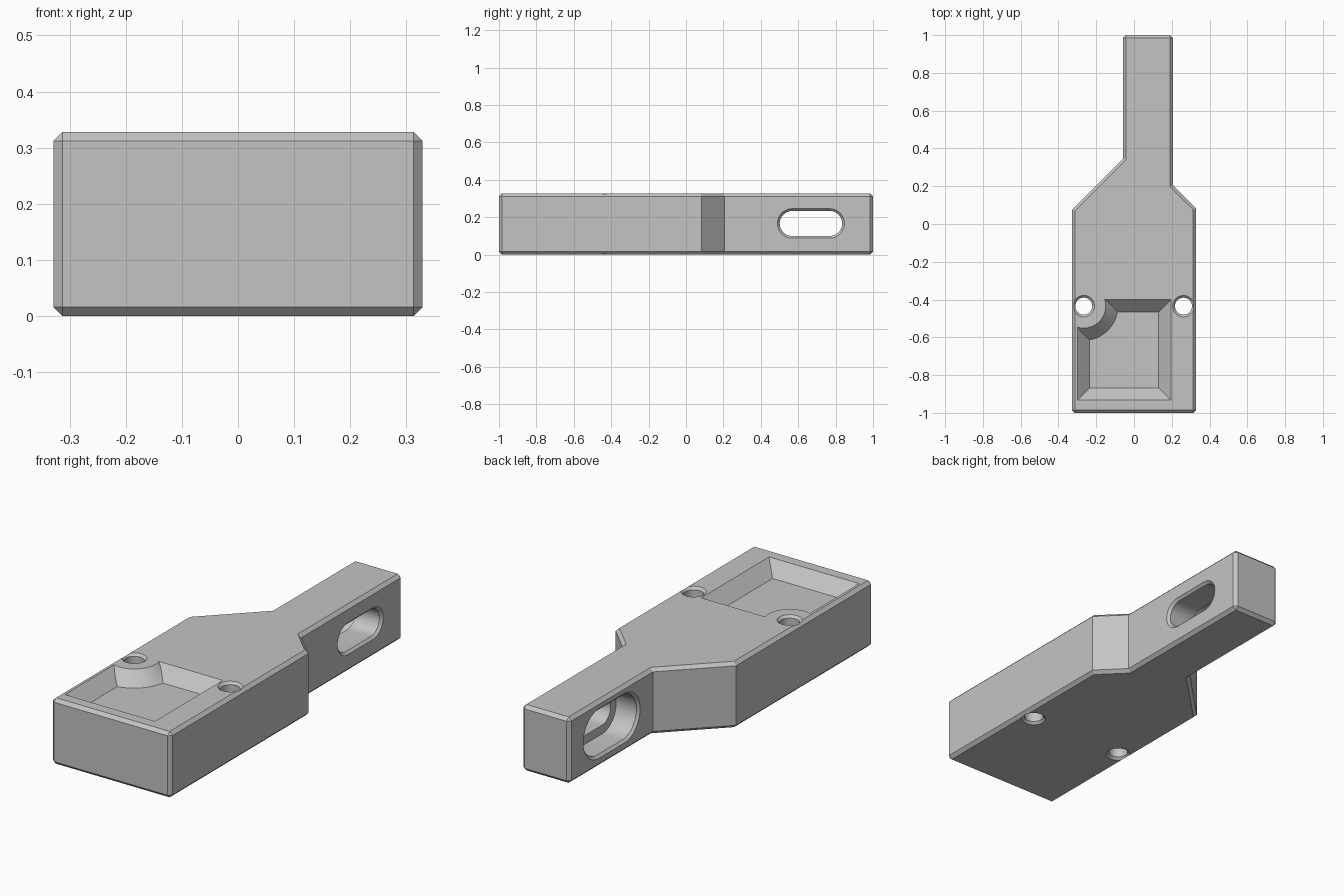
import bpy, bmesh
from math import sin, cos, pi

cube = bpy.data.objects.get("Cube")
if cube:
    bpy.data.objects.remove(cube, do_unlink=True)

H = 0.328        # plate thickness
EDGE = 0.016     # outer chamfer
RIM = 0.012      # chamfer around openings

grey = bpy.data.materials.new("plain grey")
grey.use_nodes = True
colour = (0.55, 0.55, 0.55, 1)
grey.diffuse_color = colour
grey.node_tree.nodes["Principled BSDF"].inputs["Base Color"].default_value = colour


def loft(name, rings):
    """Closed solid through rings that have equal point counts."""
    bm = bmesh.new()
    loops = [[bm.verts.new(p) for p in ring] for ring in rings]
    n = len(loops[0])
    for a, b in zip(loops, loops[1:]):
        for i in range(n):
            j = (i + 1) % n
            bm.faces.new((a[i], a[j], b[j], b[i]))
    bm.faces.new(loops[0][::-1])
    bm.faces.new(loops[-1])
    bmesh.ops.recalc_face_normals(bm, faces=bm.faces)
    mesh = bpy.data.meshes.new(name)
    bm.to_mesh(mesh)
    bm.free()
    mesh.materials.append(grey)
    obj = bpy.data.objects.new(name, mesh)
    bpy.context.collection.objects.link(obj)
    return obj


def circle(cx, cy, r, z, n=48):
    return [(cx + r * cos(2 * pi * i / n), cy + r * sin(2 * pi * i / n), z) for i in range(n)]


def stadium(x, r, y0=0.568, y1=0.768, z=0.167, n=20):
    ends = [(y1, -pi / 2), (y0, pi / 2)]
    return [(x, y + r * cos(a + pi * i / n), z + r * sin(a + pi * i / n))
            for y, a in ends for i in range(n + 1)]


def rectangle(grow, z):
    x0, x1, y0, y1 = -0.3 - grow, 0.196 + grow, -0.933 - grow, -0.4 + grow
    return [(x0, y0, z), (x1, y0, z), (x1, y1, z), (x0, y1, z)]


def subtract(target, cutter):
    mod = target.modifiers.new("cut", "BOOLEAN")
    mod.operation = "DIFFERENCE"
    mod.solver = "EXACT"
    mod.object = cutter
    bpy.context.view_layer.objects.active = target
    bpy.ops.object.modifier_apply(modifier=mod.name)
    bpy.data.objects.remove(cutter, do_unlink=True)


# Plate: wide body, sloped shoulders, narrow neck
outline = [(-0.329, -1), (0.329, -1), (0.329, 0.083), (0.206, 0.205),
           (0.206, 1), (-0.059, 1), (-0.059, 0.345), (-0.329, 0.076)]
plate = loft("mounting_plate", [[(x, y, z) for x, y in outline] for z in (0, H)])

# Chamfer the top and bottom rims and the end corners
bm = bmesh.new()
bm.from_mesh(plate.data)
edges = []
for e in bm.edges:
    a, b = (v.co for v in e.verts)
    if abs(a.z - b.z) < 0.01 or abs(a.y) > 0.99:
        edges.append(e)
bmesh.ops.bevel(bm, geom=edges, offset=EDGE, offset_type="OFFSET", segments=1,
                profile=0.5, affect="EDGES")
bm.to_mesh(plate.data)
bm.free()

# Sloped pocket, leaving a conical boss around one hole
DEPTH, OUT = 0.065, 0.02
HOLES = [(-0.266, -0.435), (0.262, -0.435)]
pocket = loft("pocket_cutter", [rectangle(-DEPTH, H - DEPTH), rectangle(OUT, H + OUT)])
boss = loft("boss_cutter", [circle(*HOLES[0], 0.116 + DEPTH + OUT, H - DEPTH - OUT),
                            circle(*HOLES[0], 0.116 - 2 * OUT, H + 2 * OUT)])
subtract(pocket, boss)
subtract(plate, pocket)

# Two vertical holes, chamfered at both ends
R = 0.045
for hx, hy in HOLES:
    levels = [(R + RIM + OUT, -OUT), (R, RIM), (R, H - RIM), (R + RIM + OUT, H + OUT)]
    subtract(plate, loft("hole_cutter", [circle(hx, hy, r, z) for r, z in levels]))

# Slot across the neck with a wide recess on one side
X0, X1, STEP = -0.059, 0.206, 0.064
SLOT, RECESS = 0.067, 0.111
levels = [(X0 - OUT, RECESS + RIM + OUT), (X0 + RIM, RECESS), (STEP, RECESS),
          (STEP, SLOT), (X1 - RIM, SLOT), (X1 + OUT, SLOT + RIM + OUT)]
subtract(plate, loft("slot_cutter", [stadium(x, r) for x, r in levels]))

# Smooth the round walls, keep the chamfers crisp
bpy.ops.object.select_all(action="DESELECT")
plate.select_set(True)
bpy.context.view_layer.objects.active = plate
bpy.ops.object.shade_smooth_by_angle(angle=pi / 6)
